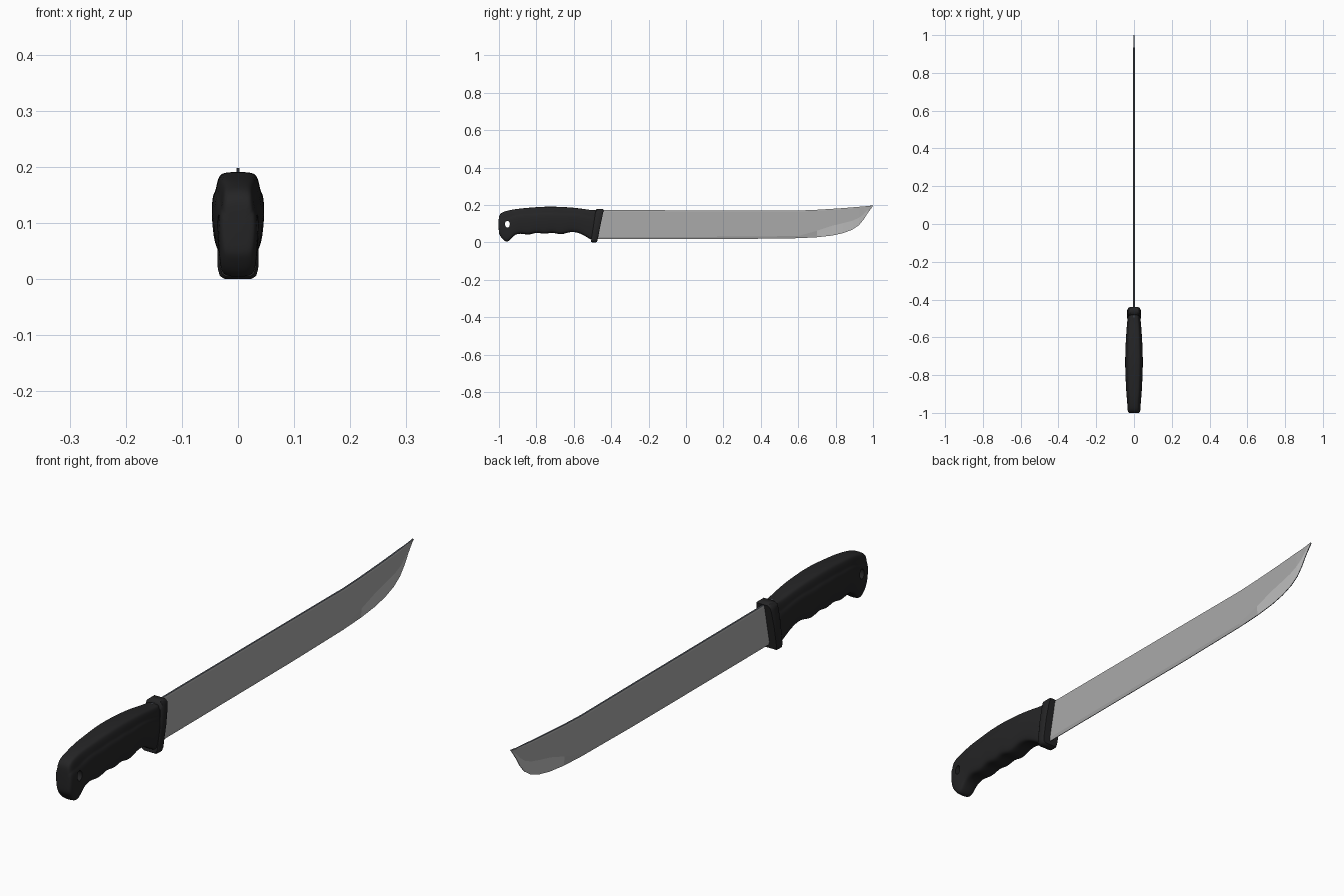
import bpy, bmesh, math

if "Cube" in bpy.data.objects:
    bpy.data.objects.remove(bpy.data.objects["Cube"])


def material(name, rgb):
    m = bpy.data.materials.new(name)
    m.diffuse_color = (*rgb, 1)
    m.use_nodes = True
    m.node_tree.nodes["Principled BSDF"].inputs["Base Color"].default_value = m.diffuse_color
    return m


BLACK = material("black rubber", (0.018, 0.018, 0.019))
STEEL = material("steel", (0.40, 0.40, 0.40))
DARK = material("dark steel", (0.07, 0.08, 0.10))
PALE = material("pale steel", (0.52, 0.52, 0.52))


def loft(name, rings, mats, rule=None):
    """Skin a list of closed rings, cap both ends; rule picks a material per face."""
    bm = bmesh.new()
    rows = [[bm.verts.new(p) for p in ring] for ring in rings]
    n = len(rows[0])
    for i in range(len(rows) - 1):
        for j in range(n):
            k = (j + 1) % n
            f = bm.faces.new((rows[i][j], rows[i][k], rows[i + 1][k], rows[i + 1][j]))
            if rule:
                f.material_index = rule(i, j)
    bm.faces.new(rows[0])
    bm.faces.new(rows[-1])
    bmesh.ops.recalc_face_normals(bm, faces=bm.faces[:])
    me = bpy.data.meshes.new(name)
    bm.to_mesh(me)
    bm.free()
    for m in mats:
        me.materials.append(m)
    ob = bpy.data.objects.new(name, me)
    bpy.context.collection.objects.link(ob)
    return ob


def select(ob):
    bpy.ops.object.select_all(action='DESELECT')
    ob.select_set(True)
    bpy.context.view_layer.objects.active = ob


def section(profile, yb, zb, yt, zt, w):
    """Mirror a half profile (width share, height share) between a bottom and a top point."""
    right = [(w * x, yb + (yt - yb) * t, zb + (zt - zb) * t) for x, t in profile]
    return right + [(-x, y, z) for x, y, z in reversed(right)]


# Grip: rounded section with a shoulder step, finger grooves underneath
GRIP = [(0.5, 1), (0.74, 0.96), (0.84, 0.82), (0.87, 0.76), (0.99, 0.70),
        (1.03, 0.5), (0.97, 0.25), (0.86, 0.06), (0.6, 0)]
STATIONS = [  # bottom y, bottom z, top y, top z, half width
    (-1.002, 0.050, -1.002, 0.130, 0.024),
    (-0.996, 0.038, -0.998, 0.146, 0.031),
    (-0.978, 0.012, -0.985, 0.160, 0.034),
    (-0.958, 0.000, -0.960, 0.168, 0.035),
    (-0.942, 0.010, -0.935, 0.174, 0.036),
    (-0.922, 0.038, -0.910, 0.178, 0.038),
    (-0.885, 0.050, -0.875, 0.182, 0.041),
    (-0.840, 0.036, -0.830, 0.186, 0.043),
    (-0.798, 0.056, -0.790, 0.189, 0.045),
    (-0.755, 0.040, -0.750, 0.191, 0.046),
    (-0.715, 0.057, -0.710, 0.191, 0.046),
    (-0.670, 0.036, -0.670, 0.190, 0.045),
    (-0.625, 0.057, -0.620, 0.187, 0.043),
    (-0.580, 0.054, -0.570, 0.182, 0.040),
    (-0.540, 0.034, -0.525, 0.175, 0.037),
    (-0.510, 0.014, -0.495, 0.172, 0.034),
    (-0.485, 0.006, -0.465, 0.171, 0.031),
]
grip = loft("grip", [section(GRIP, *s) for s in STATIONS], [BLACK])
sub = grip.modifiers.new("smooth", 'SUBSURF')
sub.levels = sub.render_levels = 2

# Lanyard hole through the butt of the grip
bpy.ops.mesh.primitive_cylinder_add(vertices=20, radius=1, depth=0.3,
                                    location=(0, -0.955, 0.097),
                                    rotation=(0, math.pi / 2, 0))
cutter = bpy.context.object
cutter.name = "hole_cutter"
cutter.scale = (0.018, 0.013, 1)
cutter.hide_render = True
cutter.data.materials.append(BLACK)
bpy.context.view_layer.update()
hole = grip.modifiers.new("hole", 'BOOLEAN')
hole.operation = 'DIFFERENCE'
hole.solver = 'EXACT'
hole.object = cutter
select(grip)
for m in ("smooth", "hole"):
    bpy.ops.object.modifier_apply(modifier=m)
bpy.data.objects.remove(cutter)
bpy.ops.object.shade_smooth_by_angle(angle=math.radians(40))

# Guard: slanted collar where the grip meets the blade
COLLAR = [(0.65, 1), (0.9, 0.96), (1, 0.88), (1.1, 0.55), (1.06, 0.1), (0.95, 0.03), (0.7, 0)]
guard = loft("guard", [section(COLLAR, *s) for s in (
    (-0.508, 0.004, -0.482, 0.174, 0.030),
    (-0.502, 0.000, -0.476, 0.179, 0.034),
    (-0.482, 0.000, -0.446, 0.179, 0.034),
    (-0.475, 0.004, -0.440, 0.174, 0.030))], [BLACK])
select(guard)
bpy.ops.object.shade_smooth_by_angle(angle=math.radians(40))

# Blade: straight spine rising to the point, ground edge curving up along the belly
BLADE = [  # y, edge z, spine z
    (-0.50, 0.017, 0.172), (0.30, 0.018, 0.171), (0.60, 0.022, 0.170),
    (0.70, 0.027, 0.174), (0.78, 0.036, 0.179), (0.84, 0.049, 0.183),
    (0.89, 0.068, 0.187), (0.925, 0.092, 0.190), (0.95, 0.122, 0.192),
    (0.972, 0.157, 0.194), (1.0, 0.195, 0.198)]


def blade_ring(y, edge, spine):
    h = spine - edge
    grind = edge + min(0.012 + 0.045 * max(0, min(1, (y - 0.6) / 0.2)), 0.4 * h)
    s = 0.0045 if y < 0.95 else 0.003
    half = [(s * 0.7, spine), (s, spine - 0.04 * h), (s, grind), (0.0012, edge)]
    ring = [(x, y, z) for x, z in half]
    return ring + [(-x, y, z) for x, _, z in reversed(ring)]


def blade_colour(i, j):
    if j in (3, 7):                       # spine top and cutting edge
        return 1
    return 2 if j in (2, 4) and i >= 3 else 0   # polished belly


blade = loft("blade", [blade_ring(*b) for b in BLADE], [STEEL, DARK, PALE], blade_colour)
